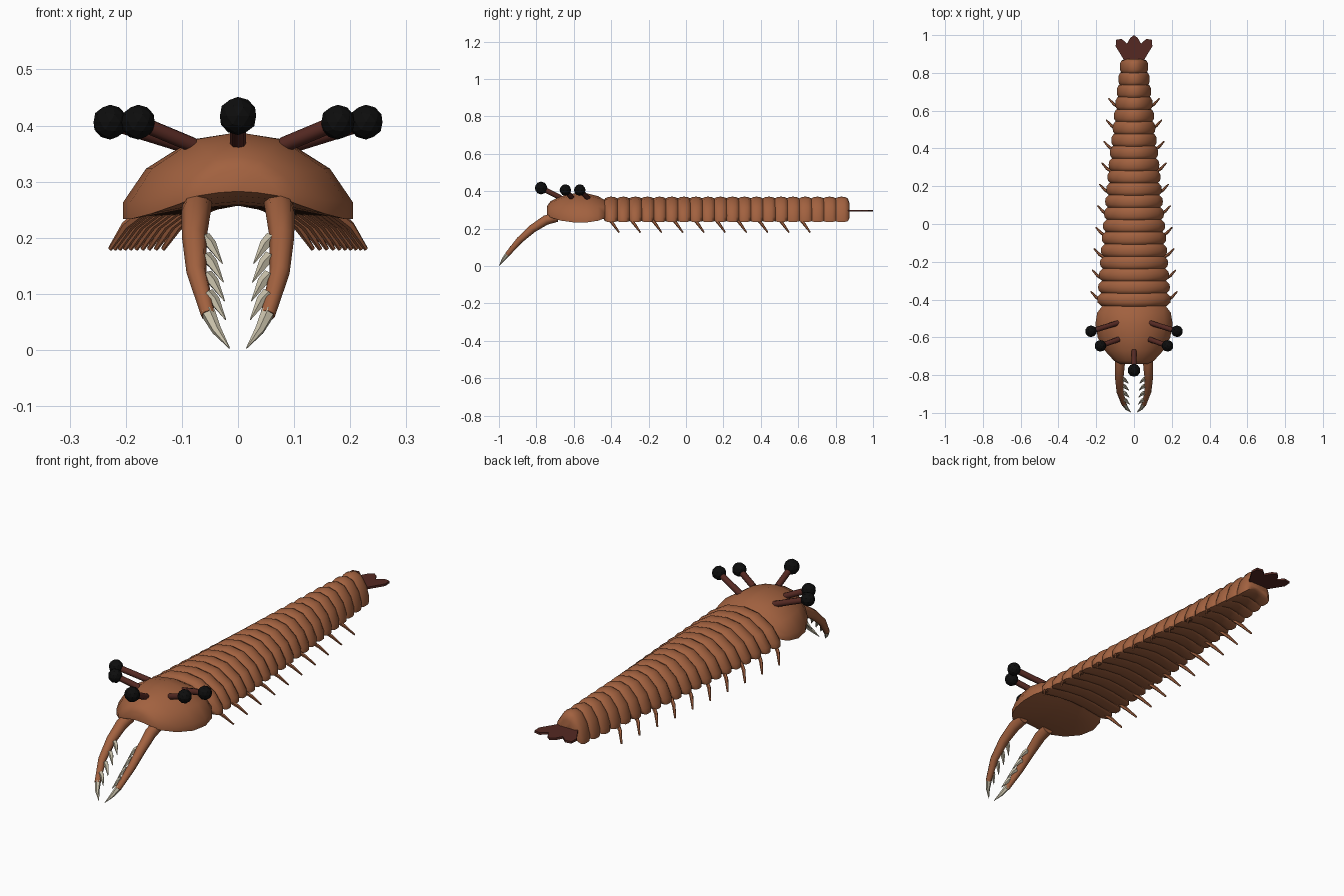
import bpy, bmesh, math
from mathutils import Vector

if "Cube" in bpy.data.objects:
    bpy.data.objects.remove(bpy.data.objects["Cube"])


def material(name, rgb):
    m = bpy.data.materials.new(name)
    m.use_nodes = True
    m.diffuse_color = (*rgb, 1)
    m.node_tree.nodes["Principled BSDF"].inputs["Base Color"].default_value = (*rgb, 1)
    return m


SHELL = material("copper brown", (0.36, 0.12, 0.05))
STALK = material("dark red brown", (0.09, 0.022, 0.016))
EYE = material("black", (0.004, 0.004, 0.004))
IVORY = material("ivory", (0.58, 0.53, 0.4))


def finish(name, bm, mat, angle=50):
    bmesh.ops.recalc_face_normals(bm, faces=bm.faces)
    mesh = bpy.data.meshes.new(name)
    bm.to_mesh(mesh)
    bm.free()
    mesh.materials.append(mat)
    obj = bpy.data.objects.new(name, mesh)
    bpy.context.collection.objects.link(obj)
    if angle:
        bpy.ops.object.select_all(action="DESELECT")
        obj.select_set(True)
        bpy.context.view_layer.objects.active = obj
        bpy.ops.object.shade_smooth_by_angle(angle=math.radians(angle))
    return obj


def loft(name, rings, mat, angle=50):
    """Skin a list of equal-length point rings and cap both ends."""
    bm = bmesh.new()
    loops = [[bm.verts.new(p) for p in ring] for ring in rings]
    n = len(loops[0])
    for a, b in zip(loops, loops[1:]):
        for i in range(n):
            j = (i + 1) % n
            bm.faces.new((a[i], a[j], b[j], b[i]))
    bm.faces.new(loops[0])
    bm.faces.new(loops[-1])
    return finish(name, bm, mat, angle)


def tube(name, path, radii, mat, sides=8, angle=50):
    path = [Vector(p) for p in path]
    rings = []
    for i, p in enumerate(path):
        d = (path[min(i + 1, len(path) - 1)] - path[max(i - 1, 0)]).normalized()
        u = d.cross(Vector((1, 0.1, 0))).normalized()
        v = d.cross(u)
        turn = [math.tau * k / sides for k in range(sides)]
        rings.append([p + radii[i] * (u * math.cos(t) + v * math.sin(t)) for t in turn])
    return loft(name, rings, mat, angle)


# Arched cross-section with a hollow belly, as (side, height) of unit half width
HALF = [(0.4, 0.082), (0.8, 0.03), (1, -0.03), (1, -0.06), (0.5, -0.042)]
ARCH = [(0, 0.095)] + HALF + [(0, -0.034)] + [(-x, z) for x, z in reversed(HALF)]


def arch_ring(y, width, height, middle):
    return [(x * width, y, middle + z * height) for x, z in ARCH]


# Overlapping body segments, tapering in width towards the tail
COUNT, START, END = 20, -0.40, 0.832
PITCH = (END - START) / (COUNT - 1)


def body_width(y):
    t = (y - START) / (END - START)
    return 0.195 - 0.085 * t - 0.035 * t * t


for k in range(COUNT):
    y = START + k * PITCH
    rings = []
    for t, s in [(-1, 0.6), (-0.8, 0.89), (-0.4, 0.985), (0, 1), (0.4, 0.985), (0.8, 0.89), (1, 0.6)]:
        rings.append(arch_ring(y + t * 0.042, body_width(y) * s, 0.88 * s, 0.287))
    loft(f"body_segment_{k + 1}", rings, SHELL, 60)

# Head
HEAD = [(-0.742, 0.07, 0.3), (-0.725, 0.105, 0.55), (-0.67, 0.155, 0.84), (-0.6, 0.192, 1),
        (-0.53, 0.205, 1), (-0.47, 0.195, 0.85), (-0.43, 0.165, 0.6)]
loft("head", [arch_ring(y, w, h, 0.293) for y, w, h in HEAD], SHELL, 60)

# Eye stalks with faceted eyes
EYES = [("front", 0, (0, -0.67, 0.365), (0, -0.775, 0.417), 0.034)]
for side, s in (("left", 1), ("right", -1)):
    EYES.append((side + "_front", s, (s * 0.08, -0.61, 0.365), (s * 0.178, -0.645, 0.406), 0.031))
    EYES.append((side + "_rear", s, (s * 0.08, -0.522, 0.36), (s * 0.228, -0.568, 0.406), 0.031))
for label, s, root, tip, r in EYES:
    tube(label + "_eye_stalk", [root, tip], [0.014, 0.014], STALK, 8)
    bm = bmesh.new()
    bmesh.ops.create_icosphere(bm, subdivisions=2, radius=r)
    bmesh.ops.translate(bm, verts=bm.verts, vec=tip)
    finish(label + "_eye", bm, EYE, 0)

for side, s in (("left", 1), ("right", -1)):
    # Curved jaws with ivory tips
    jaw = [(0.072, -0.69, 0.262), (0.075, -0.75, 0.245), (0.078, -0.82, 0.2),
           (0.074, -0.89, 0.138), (0.053, -0.955, 0.062)]
    tube(side + "_jaw", [(s * x, y, z) for x, y, z in jaw],
         [0.026, 0.026, 0.022, 0.018, 0.013], SHELL, 8)
    tube(side + "_jaw_tip", [(s * 0.054, -0.95, 0.068), (s * 0.038, -0.977, 0.035), (s * 0.015, -0.998, 0.003)],
         [0.0135, 0.009, 0.001], IVORY, 6)
    # Teeth along the inner edge of each jaw
    for k in range(4):
        t = k / 3
        x, y, z = 0.06 - 0.006 * t, -0.82 - 0.11 * t, 0.2 - 0.1 * t
        tube(f"{side}_tooth_{k + 1}", [(s * x, y, z), (s * (x - 0.012), y - 0.006, z - 0.012),
                                      (s * (x - 0.032), y - 0.025, z - 0.046)],
             [0.012, 0.01, 0.001], IVORY, 5, 30)
    # Walking legs
    for k in range(10):
        y = -0.4 + k * 0.1135
        w = body_width(y)
        path = [(w - 0.03, y - 0.01, 0.25), (w + 0.005, y + 0.012, 0.222), (w + 0.033, y + 0.042, 0.18)]
        tube(f"{side}_leg_{k + 1}", [(s * a, b, c) for a, b, c in path],
             [0.009, 0.008, 0.004], SHELL, 6)

# Flat lobed tail fan
EDGE = [(0.045, 0.85), (0.06, 0.88), (0.097, 0.94), (0.095, 0.975), (0.065, 0.98), (0.037, 0.955), (0.02, 0.985)]
outline = EDGE + [(0, 1)] + [(-x, y) for x, y in reversed(EDGE)]
loft("tail_fan", [[(x, y, z) for x, y in outline] for z in (0.29, 0.3)], STALK, 0)
